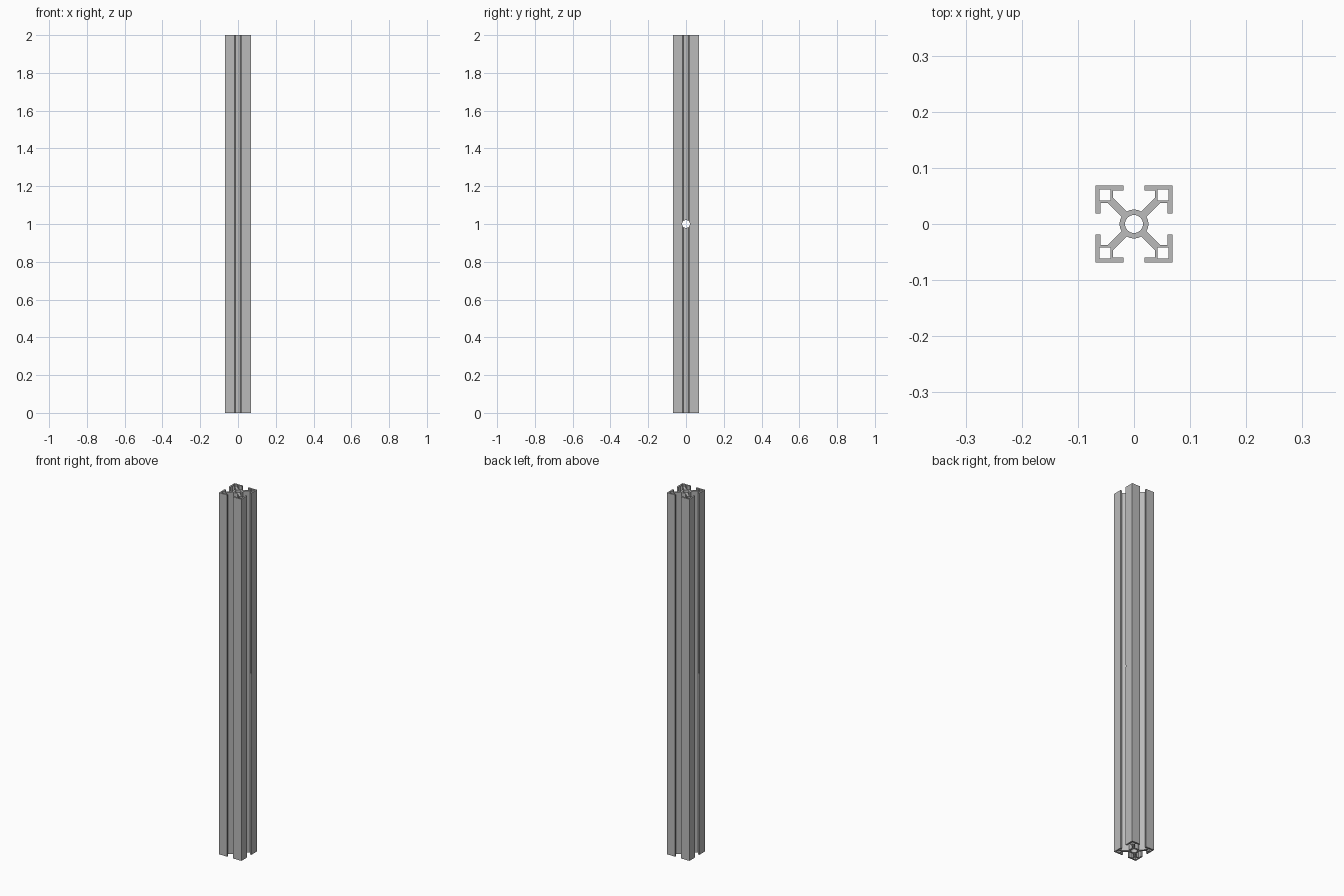
import bpy
import bmesh
from math import asin, cos, sin, pi, radians
from mathutils import Matrix, Vector

if "Cube" in bpy.data.objects:
    bpy.data.objects.remove(bpy.data.objects["Cube"], do_unlink=True)

LENGTH = 2.0
OUT = 0.069      # half width of the extrusion
SLOT = 0.0185    # half width of the slot opening
LIP = 0.0595     # inner side of the slot lips
WALL = 0.037     # inner side of the corner box
WEB = 0.0465     # where the diagonal web meets the box
CORE, BORE = 0.0257, 0.016
HOLE_IN, HOLE_OUT = 0.042, 0.0615

# Aluminium
metal = bpy.data.materials.new("aluminium grey")
metal.use_nodes = True
grey = (0.5, 0.5, 0.5, 1)
metal.diffuse_color = grey
metal.node_tree.nodes["Principled BSDF"].inputs["Base Color"].default_value = grey


def polar(r, a):
    return Vector((r * cos(a), r * sin(a), 0))


def quarter_turns(points):
    for k in range(4):
        turn = Matrix.Rotation(k * pi / 2, 3, "Z")
        yield [turn @ p for p in points]


# Quarter outline: core arc, web, box side, lip, outer corner and back
half_arc = pi / 4 - asin((WEB - WALL) / 2 ** 0.5 / CORE)
quarter = [polar(CORE, half_arc * (i / 4 - 1)) for i in range(9)]
side = [(WEB, WALL), (LIP, WALL), (LIP, SLOT), (OUT, SLOT)]
path = side + [(OUT, OUT)] + [(y, x) for x, y in reversed(side)]
quarter += [Vector((x, y, 0)) for x, y in path]
box_hole = [Vector((x, y, 0)) for x, y in (
    (HOLE_IN, HOLE_IN), (HOLE_OUT, HOLE_IN),
    (HOLE_OUT, HOLE_OUT), (HOLE_IN, HOLE_OUT))]

loops = [[p for part in quarter_turns(quarter) for p in part]]
loops += list(quarter_turns(box_hole))
loops.append([polar(BORE, 2 * pi * i / 32) for i in range(32)])

# Slotted rail: fill the section and extrude it upward
bm = bmesh.new()
edges = []
for loop in loops:
    verts = [bm.verts.new(p) for p in loop]
    edges += [bm.edges.new((a, b)) for a, b in zip(verts, verts[1:] + verts[:1])]
bmesh.ops.triangle_fill(bm, edges=edges, use_beauty=True)
top = bmesh.ops.extrude_face_region(bm, geom=bm.faces[:], use_keep_orig=True)
bmesh.ops.translate(bm, vec=(0, 0, LENGTH),
                    verts=[v for v in top["geom"] if isinstance(v, bmesh.types.BMVert)])
bmesh.ops.recalc_face_normals(bm, faces=bm.faces[:])
mesh = bpy.data.meshes.new("slotted_rail")
bm.to_mesh(mesh)
bm.free()
mesh.materials.append(metal)
rail = bpy.data.objects.new("slotted_rail", mesh)
bpy.context.collection.objects.link(rail)

# Cross hole through the core at mid height
bpy.ops.mesh.primitive_cylinder_add(vertices=32, radius=0.021, depth=0.3,
                                    location=(0, 0, LENGTH / 2),
                                    rotation=(0, pi / 2, 0))
cutter = bpy.context.object
cutter.name = "cross_hole_cutter"
cutter.hide_render = True
cutter.data.materials.append(metal)
cut = rail.modifiers.new("cross_hole", "BOOLEAN")
cut.operation = "DIFFERENCE"
cut.solver = "EXACT"
cut.object = cutter

bpy.ops.object.select_all(action="DESELECT")
rail.select_set(True)
bpy.context.view_layer.objects.active = rail
bpy.ops.object.modifier_apply(modifier=cut.name)
bpy.data.objects.remove(cutter, do_unlink=True)
bpy.ops.object.shade_smooth_by_angle(angle=radians(30))
